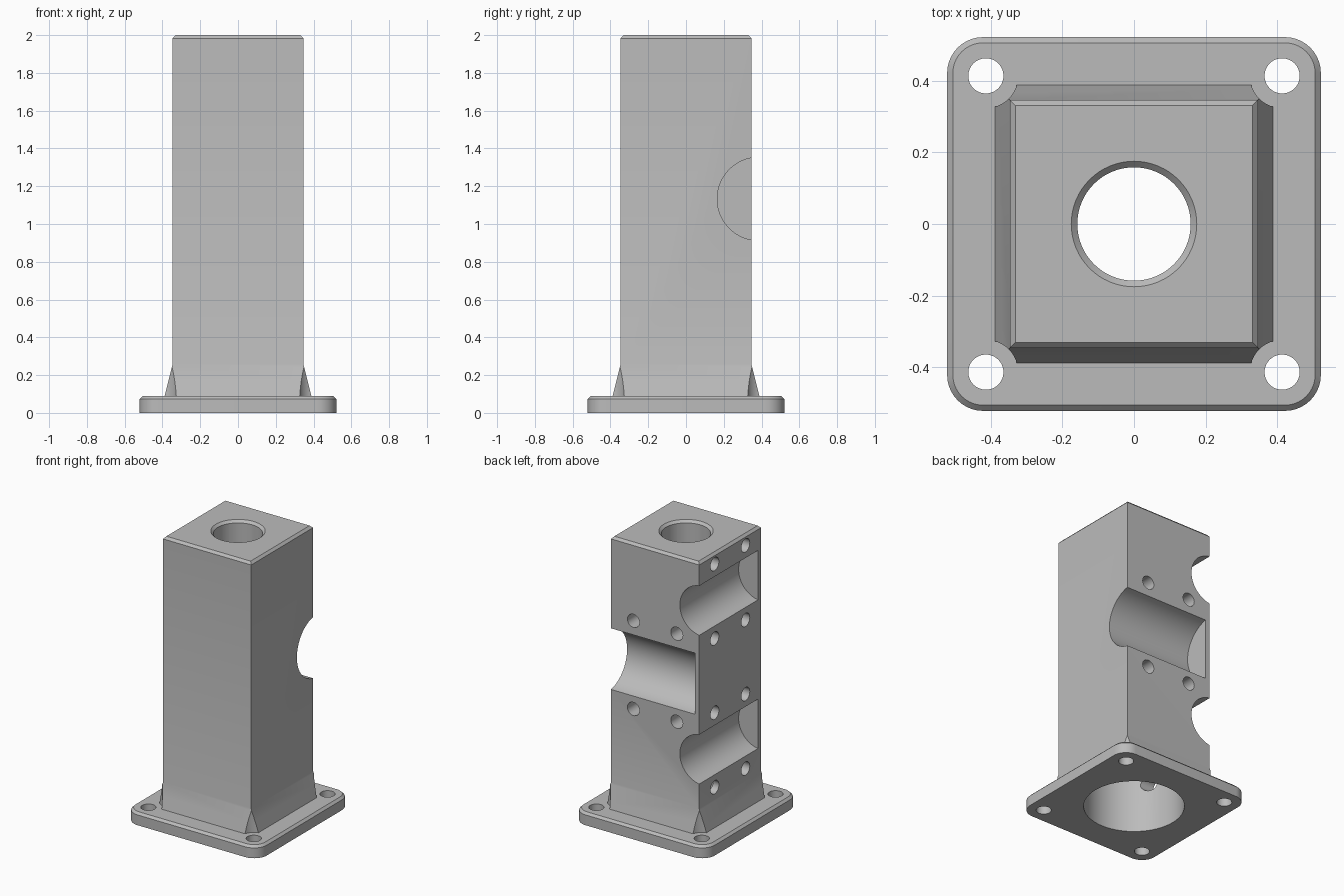
import bpy, bmesh, math
from mathutils import Matrix, Vector

if "Cube" in bpy.data.objects:
    bpy.data.objects.remove(bpy.data.objects["Cube"])

gray = bpy.data.materials.new("plain_gray")
gray.diffuse_color = (0.5, 0.5, 0.5, 1)
gray.use_nodes = True
gray.node_tree.nodes["Principled BSDF"].inputs["Base Color"].default_value = gray.diffuse_color


def finish(name, bm):
    bmesh.ops.recalc_face_normals(bm, faces=bm.faces)
    me = bpy.data.meshes.new(name)
    bm.to_mesh(me)
    bm.free()
    me.materials.append(gray)
    ob = bpy.data.objects.new(name, me)
    bpy.context.collection.objects.link(ob)
    return ob


def loft(name, rings):
    """Closed solid through a list of equal-length point rings."""
    bm = bmesh.new()
    loops = [[bm.verts.new(p) for p in r] for r in rings]
    n = len(loops[0])
    for a, b in zip(loops, loops[1:]):
        for i in range(n):
            j = (i + 1) % n
            bm.faces.new((a[i], a[j], b[j], b[i]))
    bm.faces.new(loops[0][::-1])
    bm.faces.new(loops[-1])
    return finish(name, bm)


def square(h, z):
    return [(-h, -h, z), (h, -h, z), (h, h, z), (-h, h, z)]


def rounded(h, r, z, steps=10):
    pts = []
    for k, (sx, sy) in enumerate([(1, 1), (-1, 1), (-1, -1), (1, -1)]):
        for i in range(steps + 1):
            a = math.pi / 2 * (k + i / steps)
            pts.append((sx * (h - r) + r * math.cos(a), sy * (h - r) + r * math.sin(a), z))
    return pts


def rod(name, start, end, r, seg=48, r2=None):
    """Cylinder or cone between two points."""
    a, b = Vector(start), Vector(end)
    d = b - a
    bm = bmesh.new()
    rot = d.to_track_quat('Z', 'Y').to_matrix().to_4x4()
    bmesh.ops.create_cone(bm, cap_ends=True, segments=seg, radius1=r,
                          radius2=r if r2 is None else r2, depth=d.length,
                          matrix=Matrix.Translation((a + b) / 2) @ rot)
    return finish(name, bm)


def combine(target, tool, op):
    m = target.modifiers.new(op.lower(), 'BOOLEAN')
    m.object, m.operation, m.solver = tool, op, 'EXACT'
    bpy.context.view_layer.objects.active = target
    bpy.ops.object.modifier_apply(modifier=m.name)
    bpy.data.objects.remove(tool)


def cut(target, *args, **kw):
    combine(target, rod("cutter", *args, **kw), 'DIFFERENCE')


H = 0.346                     # half width of the column
corners = [(sx * 0.413, sy * 0.413) for sx in (-1, 1) for sy in (-1, 1)]

# Column with chamfered top
pillar = loft("mounting_pillar", [square(H, 0.04), square(H, 1.983), square(H - 0.016, 2.0)])

# Flared foot, relieved around the flange bolts
foot = loft("flared_foot", [square(0.398, 0.05), square(0.3355, 0.30)])
for x, y in corners:
    cut(foot, (x, y, 0), (x, y, 0.5), 0.09)
combine(pillar, foot, 'UNION')

# Flange plate with chamfered rim
flange = loft("flange", [rounded(0.521, 0.1, 0), rounded(0.521, 0.1, 0.073),
                         rounded(0.505, 0.084, 0.089)])
combine(pillar, flange, 'UNION')

# Flange bolt holes
for x, y in corners:
    cut(pillar, (x, y, -0.1), (x, y, 0.2), 0.049)

# Central bore, top chamfer, wide bore at the bottom
cut(pillar, (0, 0, -0.1), (0, 0, 2.1), 0.158, seg=64)
cut(pillar, (0, 0, 1.973), (0, 0, 2.009), 0.148, seg=64, r2=0.184)
cut(pillar, (0, 0, -0.1), (0, 0, 0.41), 0.325, seg=64)

# Back saddle along x, closed near the left side, with four screw holes
cut(pillar, (-0.312, 0.386, 1.133), (0.6, 0.386, 1.133), 0.2205, seg=80)
for x in (-0.17, 0.17):
    for dz in (-0.312, 0.312):
        cut(pillar, (x, H - 0.15, 1.137 + dz), (x, H + 0.1, 1.137 + dz), 0.047, seg=32)

# Two left saddles along y, closed near the front, with four screw holes each
for zc in (0.606, 1.660):
    cut(pillar, (-0.371, -0.312, zc), (-0.371, 0.6, zc), 0.177, seg=80)
    for y in (-0.173, 0.173):
        for dz in (-0.264, 0.264):
            cut(pillar, (-H + 0.15, y, zc + dz), (-H - 0.1, y, zc + dz), 0.047, seg=32)

bpy.ops.object.select_all(action='DESELECT')
pillar.select_set(True)
bpy.context.view_layer.objects.active = pillar
bpy.ops.object.shade_smooth_by_angle(angle=math.radians(25))
